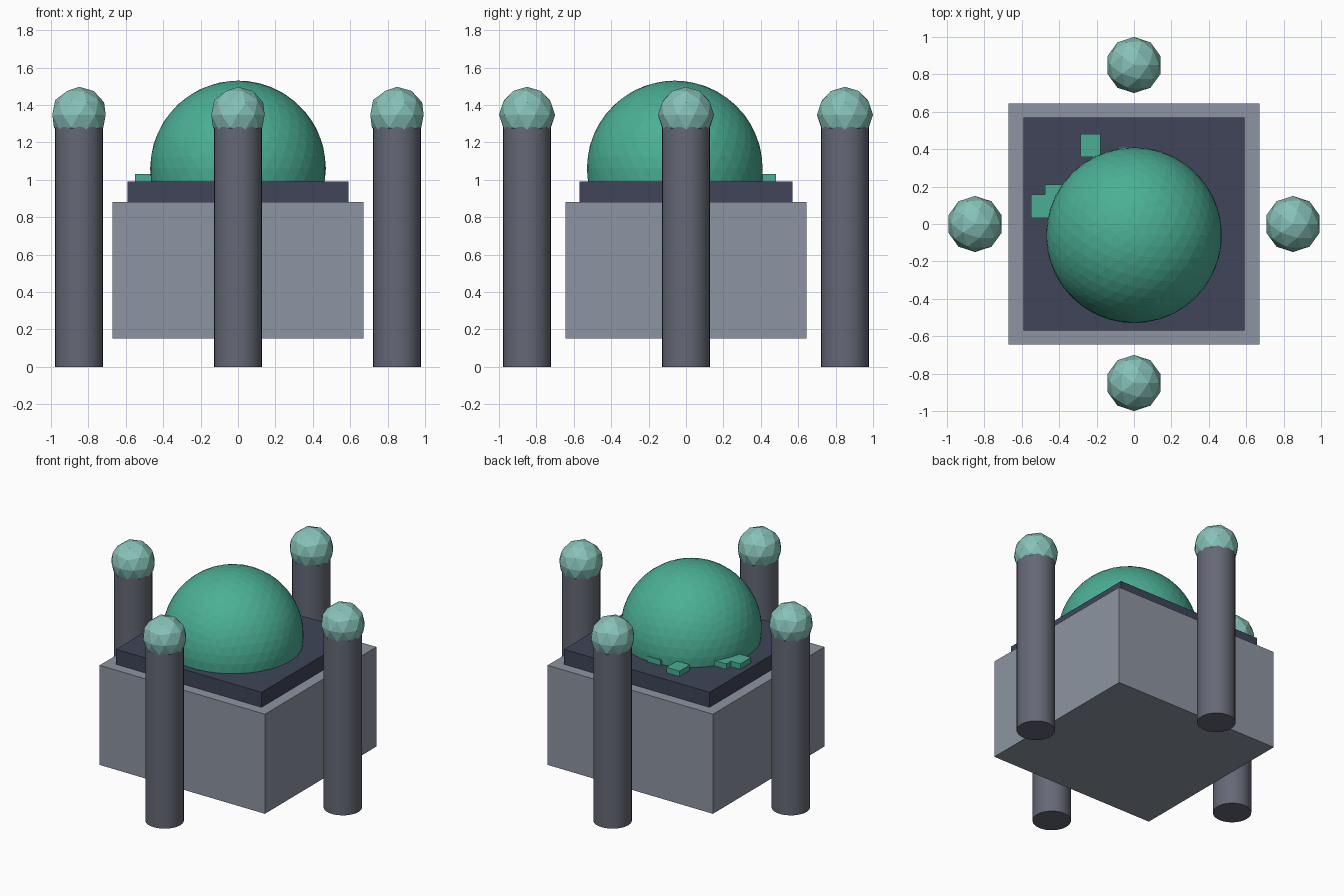
import bpy
from math import pi

if "Cube" in bpy.data.objects:
    bpy.data.objects.remove(bpy.data.objects["Cube"])


def material(name, rgb):
    m = bpy.data.materials.new(name)
    m.diffuse_color = (*rgb, 1)
    m.use_nodes = True
    m.node_tree.nodes["Principled BSDF"].inputs["Base Color"].default_value = m.diffuse_color
    return m


STONE = material("stone", (0.27, 0.30, 0.36))
SLATE = material("slate", (0.05, 0.06, 0.10))
PILLAR = material("pillar_grey", (0.13, 0.14, 0.18))
GREEN = material("green", (0.07, 0.43, 0.30))
PALE = material("pale_green", (0.24, 0.54, 0.48))


def finish(name, mat):
    ob = bpy.context.object
    ob.name = name
    ob.data.materials.append(mat)
    return ob


def box(name, lo, hi, mat):
    centre = [(a + b) / 2 for a, b in zip(lo, hi)]
    bpy.ops.mesh.primitive_cube_add(size=1, location=centre)
    ob = finish(name, mat)
    ob.scale = [b - a for a, b in zip(lo, hi)]
    bpy.ops.object.transform_apply(location=False, rotation=False, scale=True)


def ball(name, centre, radius, subdivisions, mat):
    bpy.ops.mesh.primitive_ico_sphere_add(
        subdivisions=subdivisions, radius=radius, location=centre)
    finish(name, mat)


# Main block and the slab on top
box("body", (-0.67, -0.645, 0.15), (0.67, 0.645, 0.88), STONE)
box("top_slab", (-0.59, -0.57, 0.88), (0.59, 0.57, 0.99), SLATE)

# Dome: faceted ball sunk into the slab
ball("dome", (0, -0.06, 1.06), 0.47, 4, GREEN)

# Small tiles around the foot of the dome
for i, (x, y) in enumerate([(-0.232, 0.42), (-0.497, 0.095),
                            (-0.422, 0.148), (-0.03, 0.35)]):
    box(f"tile_{i + 1}", (x - 0.053, y - 0.062, 0.985),
        (x + 0.053, y + 0.062, 1.03), GREEN)

# Four round columns, each with a faceted ball on top
for side, x, y in [("left", -0.85, 0), ("right", 0.85, 0),
                   ("front", 0, -0.85), ("back", 0, 0.85)]:
    bpy.ops.mesh.primitive_cylinder_add(
        vertices=32, radius=0.128, depth=1.285, location=(x, y, 0.6425))
    finish(f"{side}_column", PILLAR)
    bpy.ops.object.shade_smooth_by_angle(angle=pi / 6)
    ball(f"{side}_column_ball", (x, y, 1.347), 0.15, 2, PALE)
